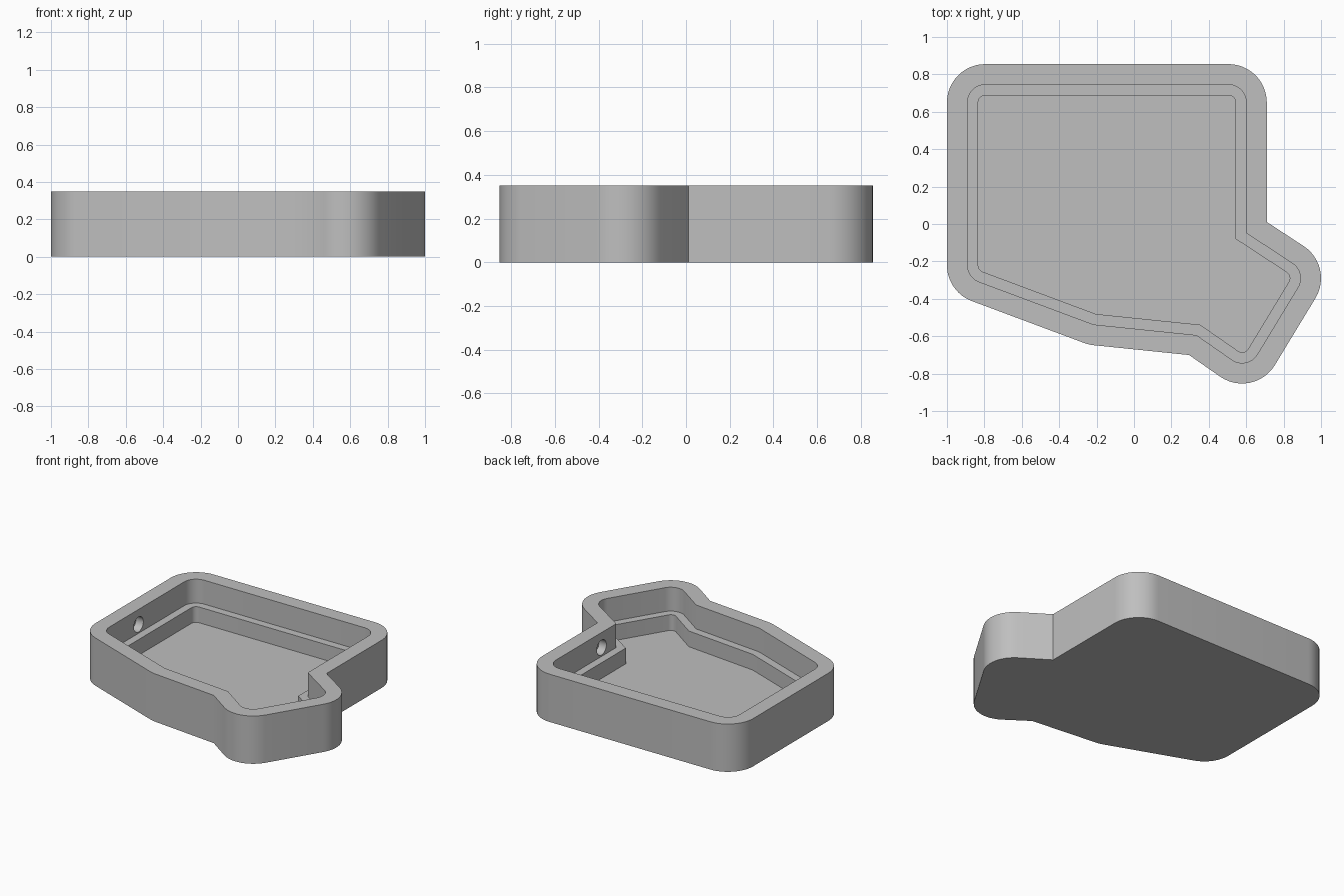
import bpy, bmesh, math
from mathutils import Vector, Matrix

if "Cube" in bpy.data.objects:
    bpy.data.objects.remove(bpy.data.objects["Cube"])

HEIGHT, LEDGE_Z, FLOOR_Z = 0.35, 0.175, 0.06
OUTER, RIM, STEP = 0.205, 0.095, 0.038   # offsets from the core outline
ARC_STEPS = 12

# Core outline, counter-clockwise; every wall is an offset of it
CORE = [Vector(p) for p in (
    (-0.795, 0.65), (-0.795, -0.22), (-0.195, -0.444), (0.368, -0.502),
    (0.578, -0.648), (0.795, -0.29), (0.505, -0.10), (0.505, 0.65))]


def offset_outline(dist):
    """Offset the core outwards: round convex corners, mitre concave ones."""
    points = []
    for i, p in enumerate(CORE):
        a = (p - CORE[i - 1]).normalized()
        b = (CORE[(i + 1) % len(CORE)] - p).normalized()
        n1, n2 = Vector((a.y, -a.x)), Vector((b.y, -b.x))
        turn = math.atan2(a.x * b.y - a.y * b.x, a.dot(b))
        if turn < 0:
            points.append(p + (n1 + n2) * dist / (1 + n1.dot(n2)))
        else:
            for k in range(ARC_STEPS + 1):
                points.append(p + Matrix.Rotation(turn * k / ARC_STEPS, 2) @ n1 * dist)
    return points


def make_material(name, color):
    mat = bpy.data.materials.new(name)
    mat.use_nodes = True
    mat.diffuse_color = color
    mat.node_tree.nodes["Principled BSDF"].inputs["Base Color"].default_value = color
    return mat


def make_tray():
    bm = bmesh.new()
    # Section from the underside, over the rim, down the ledge to the floor
    section = [(OUTER, 0), (OUTER, HEIGHT), (RIM, HEIGHT),
               (RIM, LEDGE_Z), (STEP, LEDGE_Z), (STEP, FLOOR_Z)]
    rings = [[bm.verts.new((p.x, p.y, z)) for p in offset_outline(d)]
             for d, z in section]
    for low, high in zip(rings, rings[1:]):
        for i in range(len(low)):
            j = (i + 1) % len(low)
            bm.faces.new((low[i], low[j], high[j], high[i]))
    bm.faces.new(rings[0][::-1])
    bm.faces.new(rings[-1])
    mesh = bpy.data.meshes.new("tray")
    bm.to_mesh(mesh)
    bm.free()
    obj = bpy.data.objects.new("tray", mesh)
    bpy.context.collection.objects.link(obj)
    return obj


def cut_socket(obj, x):
    """Sink a round blind hole into a side wall."""
    bpy.ops.mesh.primitive_cylinder_add(
        vertices=32, radius=0.055, depth=0.12,
        location=(x, 0.12, 0.24), rotation=(0, math.pi / 2, 0))
    cutter = bpy.context.object
    cutter.name = "socket_cutter"
    cutter.hide_render = True
    mod = obj.modifiers.new("socket", "BOOLEAN")
    mod.operation, mod.solver, mod.object = "DIFFERENCE", "EXACT", cutter
    select(obj)
    bpy.ops.object.modifier_apply(modifier=mod.name)
    bpy.data.objects.remove(cutter)


def select(obj):
    bpy.ops.object.select_all(action="DESELECT")
    obj.select_set(True)
    bpy.context.view_layer.objects.active = obj


tray = make_tray()
tray.data.materials.append(make_material("plain_grey", (0.52, 0.52, 0.52, 1)))

# Facing sockets in the left and right walls
cut_socket(tray, CORE[0].x - RIM)
cut_socket(tray, CORE[-1].x + RIM)

select(tray)
bpy.ops.object.shade_smooth_by_angle(angle=math.radians(30))
